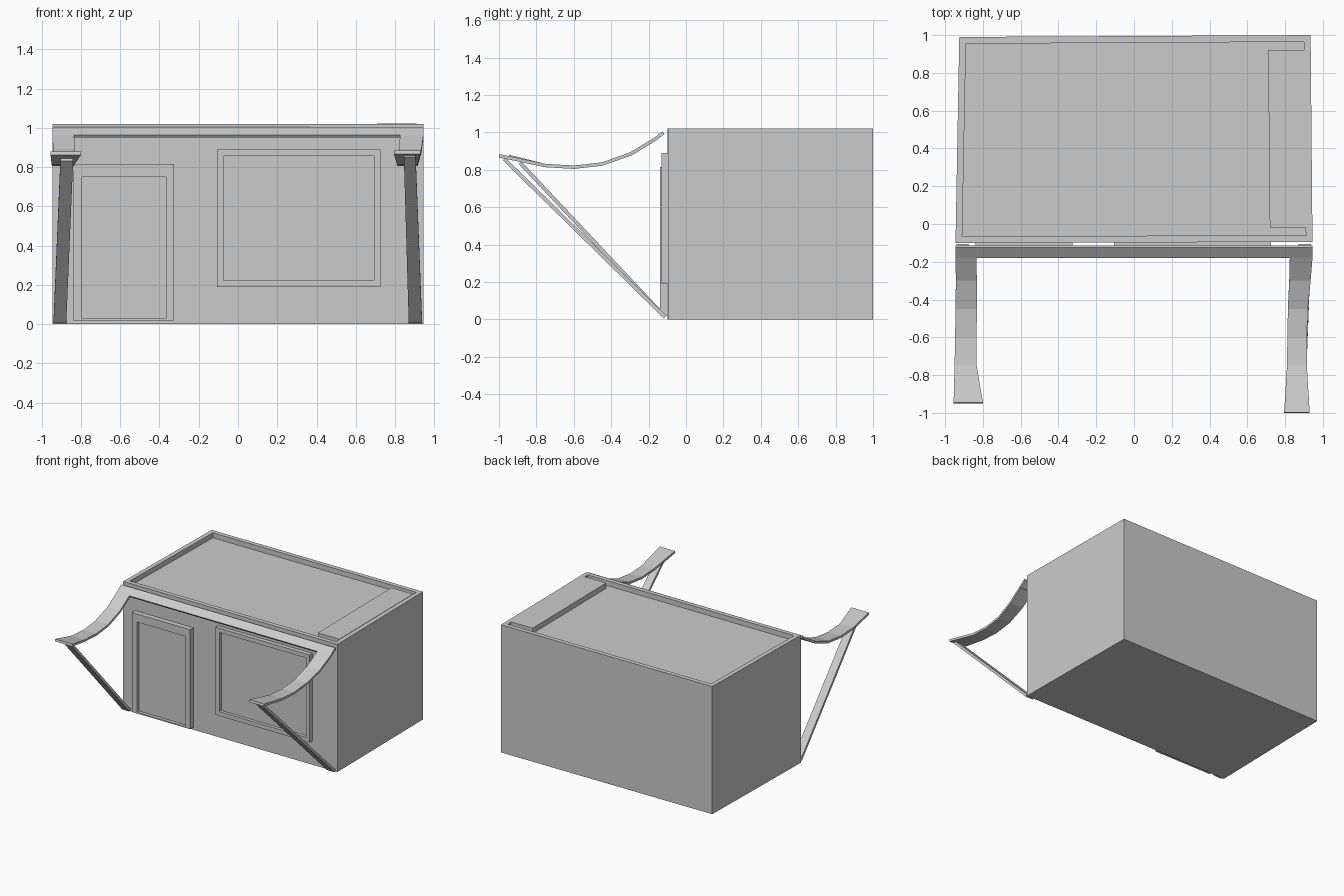
import bpy
import bmesh
from mathutils import Vector

cube = bpy.data.objects.get("Cube")
if cube:
    bpy.data.objects.remove(cube, do_unlink=True)

grey = bpy.data.materials.new("light_grey")
grey.use_nodes = True
GREY = (0.6, 0.6, 0.6, 1)
grey.diffuse_color = GREY
grey.node_tree.nodes["Principled BSDF"].inputs["Base Color"].default_value = GREY


def finish(bm, name):
    mesh = bpy.data.meshes.new(name)
    bm.to_mesh(mesh)
    bm.free()
    mesh.materials.append(grey)
    obj = bpy.data.objects.new(name, mesh)
    bpy.context.collection.objects.link(obj)
    return obj


def block(footprint, z0, z1):
    """Prism over a four-cornered footprint."""
    bm = bmesh.new()
    base = bm.faces.new([bm.verts.new((x, y, z0)) for x, y in footprint])
    ext = bmesh.ops.extrude_face_region(bm, geom=[base], use_keep_orig=True)
    for item in ext["geom"]:
        if isinstance(item, bmesh.types.BMVert):
            item.co.z = z1
    bmesh.ops.recalc_face_normals(bm, faces=bm.faces[:])
    return bm


def recess(bm, direction, border, depth, rect=None):
    """Sink a bordered panel into the face that looks along direction."""
    bm.normal_update()
    face = max(bm.faces, key=lambda f: f.normal.dot(Vector(direction)))
    bmesh.ops.inset_individual(bm, faces=[face], thickness=border)
    if rect:
        x0, x1, z0, z1 = rect
        mid = face.calc_center_median()
        for v in face.verts:
            v.co.x = x0 if v.co.x < mid.x else x1
            v.co.z = z0 if v.co.z < mid.z else z1
    normal = face.normal.copy()
    ext = bmesh.ops.extrude_face_region(bm, geom=[face])
    new = [v for v in ext["geom"] if isinstance(v, bmesh.types.BMVert)]
    bmesh.ops.translate(bm, verts=new, vec=normal * -depth)
    if face.is_valid:
        bmesh.ops.delete(bm, geom=[face], context="FACES_ONLY")


def strip(name, rows, thickness):
    """Ribbon through rows of (left x, right x, y, z), thickened downwards."""
    bm = bmesh.new()
    pairs = [(bm.verts.new((a, y, z)), bm.verts.new((b, y, z))) for a, b, y, z in rows]
    for (a, b), (c, d) in zip(pairs, pairs[1:]):
        bm.faces.new((a, c, d, b))
    bm.normal_update()
    obj = finish(bm, name)
    solid = obj.modifiers.new("thickness", "SOLIDIFY")
    solid.thickness = thickness
    solid.offset = -1
    return obj


# Main body, slightly out of square, with sunken roof and open niche in one end
body = block([(-0.945, -0.1), (0.945, -0.095), (0.935, 1.0), (-0.925, 0.99)], 0, 1.02)
recess(body, (0, 0, 1), 0.05, 0.04)
recess(body, (-1, 0, 0), 0.06, 0.19)
finish(body, "body")

# Door and window, framed and sunken
door = block([(-0.84, -0.14), (-0.325, -0.14), (-0.325, -0.09), (-0.84, -0.09)], 0.02, 0.815)
recess(door, (0, -1, 0), 0.04, 0.025, (-0.795, -0.367, 0.03, 0.75))
finish(door, "door")

window = block([(-0.107, -0.13), (0.725, -0.13), (0.725, -0.09), (-0.107, -0.09)], 0.19, 0.89)
recess(window, (0, -1, 0), 0.047, 0.025)
finish(window, "window")

# Canopy: sloped beam with a curved arm at each end
strip("canopy_beam", [(-0.945, 0.945, -0.125, 1.005), (-0.945, 0.945, -0.18, 0.965)], 0.018)

CURVE = [(-0.18, 0.965), (-0.3, 0.893), (-0.45, 0.84), (-0.6, 0.823), (-0.75, 0.832)]
RIGHT_X = [(-0.945, -0.835), (-0.943, -0.832), (-0.945, -0.832), (-0.947, -0.833), (-0.95, -0.833)]
LEFT_X = [(0.825, 0.945), (0.822, 0.935), (0.815, 0.92), (0.812, 0.915), (0.81, 0.915)]
for name, xs, tip in (("right_arm", RIGHT_X, (-0.955, -0.8, -0.945, 0.88)),
                      ("left_arm", LEFT_X, (0.795, 0.93, -0.997, 0.884))):
    rows = [(a, b, y, z) for (a, b), (y, z) in zip(xs, CURVE)]
    strip(name, rows + [tip], 0.018)

# Diagonal struts from the foot of the wall to the arm tips
strip("right_strut", [(-0.94, -0.875, -0.105, 0.02), (-0.905, -0.84, -0.88, 0.845)], 0.02)
strip("left_strut", [(0.87, 0.938, -0.105, 0.02), (0.845, 0.905, -0.965, 0.865)], 0.02)
